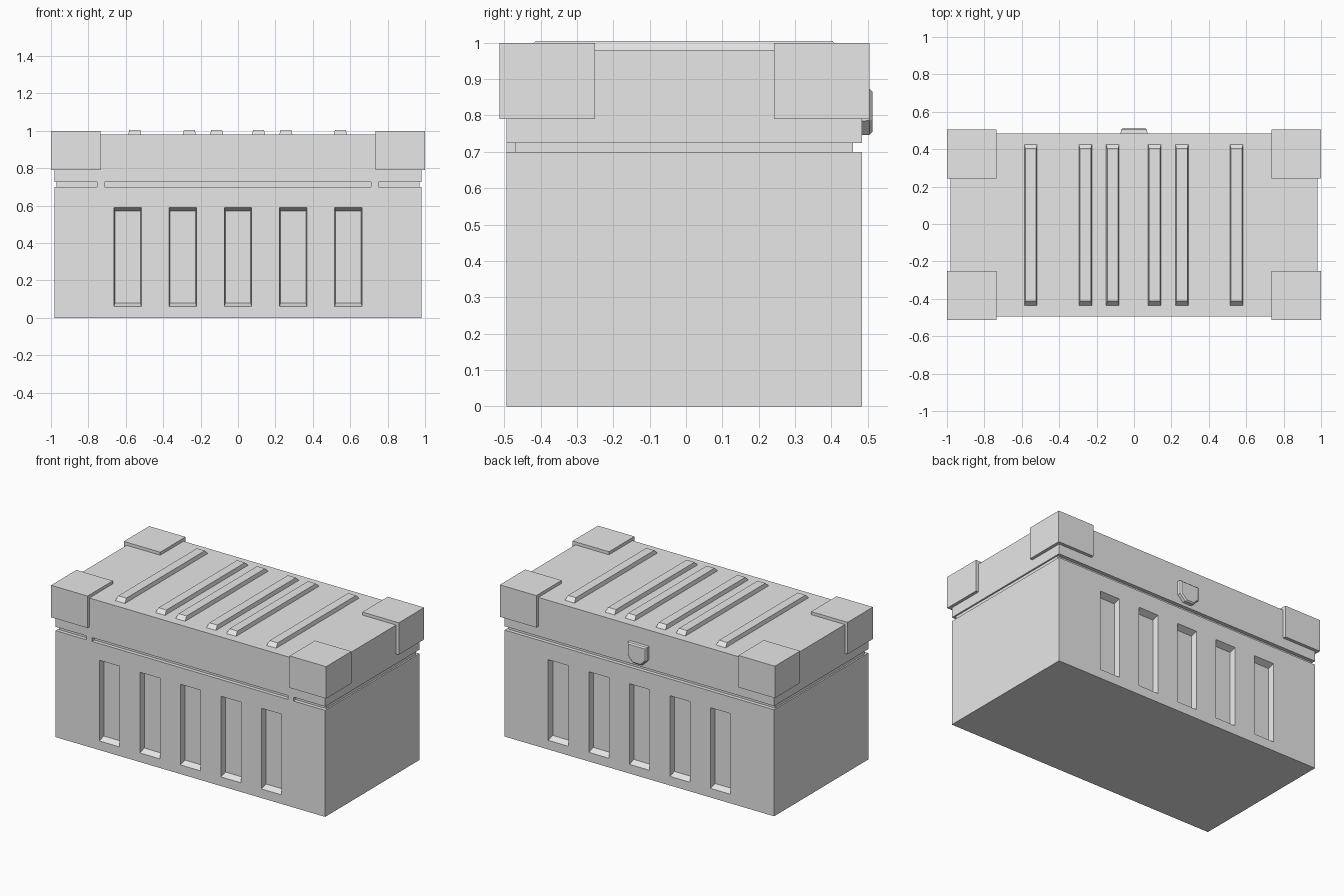
import bpy, bmesh
from mathutils import Vector

cube = bpy.data.objects.get("Cube")
if cube:
    bpy.data.objects.remove(cube, do_unlink=True)

grey = bpy.data.materials.new("plain grey")
grey.use_nodes = True
colour = (0.8, 0.8, 0.8, 1)
grey.diffuse_color = colour
grey.node_tree.nodes["Principled BSDF"].inputs["Base Color"].default_value = colour

MID_Y = -0.005      # crate centre, shifted by the clasp at the back
HALF_X, HALF_Y = 0.98, 0.489


def finish(name, bm):
    bmesh.ops.recalc_face_normals(bm, faces=bm.faces)
    mesh = bpy.data.meshes.new(name)
    bm.to_mesh(mesh)
    bm.free()
    mesh.materials.append(grey)
    obj = bpy.data.objects.new(name, mesh)
    bpy.context.collection.objects.link(obj)
    return obj


def box_mesh(low, high):
    low, high = Vector(low), Vector(high)
    bm = bmesh.new()
    bmesh.ops.create_cube(bm, size=1)
    for v in bm.verts:
        v.co = (low + high) / 2 + v.co * (high - low)
    return bm


def box(name, low, high):
    return finish(name, box_mesh(low, high))


# Lower body with tapered slots pressed into front and back
SLOT_X = [i * 0.295 for i in range(-2, 3)]
SLOT_HALF, SLOT_LOW, SLOT_HIGH, DEPTH = 0.073, 0.06, 0.59, 0.04
bm = box_mesh((-HALF_X, MID_Y - HALF_Y, 0), (HALF_X, MID_Y + HALF_Y, 0.7))
cuts = [((x + s * SLOT_HALF, 0, 0), (1, 0, 0)) for x in SLOT_X for s in (-1, 1)]
cuts += [((0, 0, z), (0, 0, 1)) for z in (SLOT_LOW, SLOT_HIGH)]
for point, normal in cuts:
    bmesh.ops.bisect_plane(bm, geom=bm.verts[:] + bm.edges[:] + bm.faces[:],
                           plane_co=point, plane_no=normal)
bm.normal_update()
slots = []
for f in bm.faces:
    c = f.calc_center_median()
    if abs(f.normal.y) > 0.9 and SLOT_LOW < c.z < SLOT_HIGH \
            and any(abs(c.x - x) < 0.02 for x in SLOT_X):
        slots.append(f)
for f in bmesh.ops.extrude_discrete_faces(bm, faces=slots)["faces"]:
    c = f.calc_center_median()
    inward = -DEPTH if c.y > 0 else DEPTH
    for v in f.verts:
        v.co.x += 0.005 if v.co.x < c.x else -0.005
        v.co.z += 0.018 if v.co.z < c.z else -0.018
        v.co.y += inward
finish("crate_body", bm)

# Recessed seam, with two tabs bridging it at the front
box("seam", (-0.97, -0.47, 0.69), (0.97, 0.46, 0.735))
for side, x in (("right", -0.735), ("left", 0.73)):
    box("seam_tab_" + side, (x - 0.02, MID_Y - HALF_Y, 0.7), (x + 0.02, -0.465, 0.725))

# Lid
box("lid", (-HALF_X, MID_Y - HALF_Y, 0.725), (HALF_X, MID_Y + HALF_Y, 0.98))

# Corner guards
for side, x0, x1 in (("right", -1, -0.735), ("left", 0.735, 1)):
    for end, y0, y1 in (("front", -0.513, -0.25), ("back", 0.242, 0.505)):
        box(f"corner_guard_{end}_{side}", (x0, y0, 0.79), (x1, y1, 1.0))

# Tapered ribs along the lid
for i, x in enumerate((-0.552, -0.26, -0.114, 0.11, 0.256, 0.548)):
    bm = box_mesh((x - 0.037, -0.445, 0.97), (x + 0.037, 0.435, 1.005))
    for v in bm.verts:
        if v.co.z > 1:
            v.co.x += 0.008 if v.co.x < x else -0.008
            v.co.y += 0.032 if v.co.y < 0 else -0.032
    finish(f"lid_rib_{i + 1}", bm)

# Clasp on the back of the lid, with clipped lower corners
bm = bmesh.new()
outline = [(-0.072, 0.875), (0.072, 0.875), (0.072, 0.785),
           (0.032, 0.745), (-0.032, 0.745), (-0.072, 0.785)]
rings = []
for y, scale in ((0.475, 1), (0.505, 0.97), (0.513, 0.85)):
    rings.append([bm.verts.new((x * scale, y, 0.81 + (z - 0.81) * scale))
                  for x, z in outline])
for a, b in zip(rings, rings[1:]):
    for i in range(len(outline)):
        j = (i + 1) % len(outline)
        bm.faces.new((a[i], a[j], b[j], b[i]))
bm.faces.new(rings[0])
bm.faces.new(rings[-1])
finish("clasp", bm)
